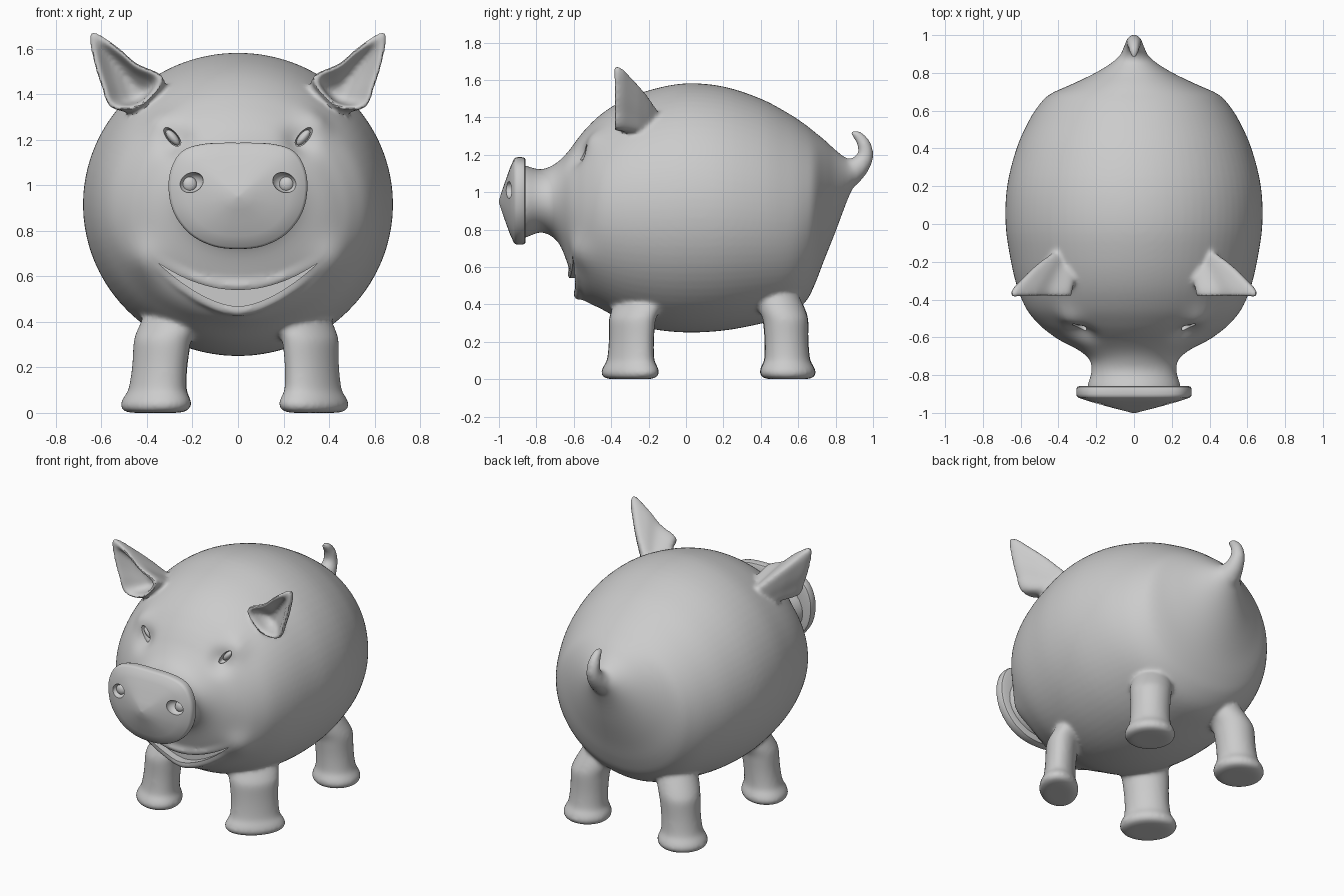
import bpy, bmesh, math
from mathutils import Vector, Matrix, Euler
from mathutils.bvhtree import BVHTree

cube = bpy.data.objects.get("Cube")
if cube:
    bpy.data.objects.remove(cube, do_unlink=True)

parts = []


def spline(points, steps, closed=False):
    """Smooth Catmull-Rom resampling of tuples of any length."""
    n, out = len(points), []
    pick = (lambda i: points[i % n]) if closed else (lambda i: points[max(0, min(n - 1, i))])
    for i in range(n if closed else n - 1):
        quad = [pick(i + k) for k in (-1, 0, 1, 2)]
        for s in range(steps):
            t = s / steps
            out.append(tuple(
                b + 0.5 * t * (c - a + t * (2 * a - 5 * b + 4 * c - d + t * (3 * (b - c) + d - a)))
                for a, b, c, d in zip(*quad)))
    return out if closed else out + [tuple(points[-1])]


def finish(name, bm):
    bmesh.ops.recalc_face_normals(bm, faces=bm.faces)
    mesh = bpy.data.meshes.new(name)
    bm.to_mesh(mesh)
    bm.free()
    obj = bpy.data.objects.new(name, mesh)
    bpy.context.collection.objects.link(obj)
    parts.append(obj)
    return obj


def loft(rings):
    """Skin a list of equal rings and cap both ends."""
    bm = bmesh.new()
    rows = [[bm.verts.new(p) for p in ring] for ring in rings]
    n = len(rows[0])
    for a, b in zip(rows, rows[1:]):
        for i in range(n):
            j = (i + 1) % n
            bm.faces.new((a[i], a[j], b[j], b[i]))
    bm.faces.new(rows[0])
    bm.faces.new(rows[-1])
    return bm


def circle(n):
    return [(math.cos(2 * math.pi * i / n), math.sin(2 * math.pi * i / n)) for i in range(n)]


def tube(name, path, axis, sides=16):
    """Tapered tube along (x, y, z, radius) points."""
    rings = []
    for i, p in enumerate(path):
        a, b = path[max(0, i - 1)], path[min(len(path) - 1, i + 1)]
        tangent = (Vector(b[:3]) - Vector(a[:3])).normalized()
        u = (axis - tangent * axis.dot(tangent)).normalized()
        v = tangent.cross(u)
        rings.append([Vector(p[:3]) + (u * c + v * s) * p[3] for c, s in circle(sides)])
    return finish(name, loft(rings))


def ellipsoid(name, centre, size, tilt=0):
    bm = bmesh.new()
    matrix = Matrix.LocRotScale(Vector(centre), Euler((0, tilt, 0)), Vector(size))
    bmesh.ops.create_uvsphere(bm, u_segments=24, v_segments=16, radius=1, matrix=matrix)
    return finish(name, bm)


def discard(obj):
    parts.remove(obj)
    bpy.data.objects.remove(obj, do_unlink=True)


def apply(obj, mod):
    bpy.context.view_layer.objects.active = obj
    bpy.ops.object.modifier_apply(modifier=mod.name)


def carve(target, cutter):
    mod = target.modifiers.new("carve", 'BOOLEAN')
    mod.operation, mod.solver, mod.object = 'DIFFERENCE', 'EXACT', cutter
    apply(target, mod)
    discard(cutter)


def fuse(name, pieces):
    """Merge overlapping pieces into one skin with soft joints."""
    bm = bmesh.new()
    for piece in pieces:
        bm.from_mesh(piece.data)
        discard(piece)
    obj = finish(name, bm)
    mod = obj.modifiers.new("skin", 'REMESH')
    mod.mode, mod.voxel_size = 'VOXEL', .0115
    apply(obj, mod)
    mod = obj.modifiers.new("soften", 'SMOOTH')
    mod.factor, mod.iterations = .5, 12
    apply(obj, mod)
    return obj


# Torso: sections as (y, top, bottom, half width)
sections = [
    (-.88, 1.15, .75, .25), (-.85, 1.14, .76, .245), (-.78, 1.122, .785, .225),
    (-.72, 1.14, .765, .235), (-.67, 1.175, .71, .29), (-.62, 1.23, .58, .385),
    (-.58, 1.285, .475, .445), (-.53, 1.345, .42, .505), (-.45, 1.42, .375, .57),
    (-.33, 1.495, .31, .62), (-.18, 1.55, .268, .655), (0, 1.582, .25, .68),
    (.2, 1.565, .26, .672), (.4, 1.5, .297, .622), (.55, 1.42, .34, .555),
    (.64, 1.36, .415, .495), (.69, 1.32, .51, .44), (.74, 1.28, .64, .33),
    (.8, 1.225, .79, .205), (.86, 1.18, .95, .11), (.91, 1.16, 1.06, .06)]
torso_bm = loft([[(w * c, y, (t + b) / 2 + (t - b) / 2 * s) for c, s in circle(80)]
                 for y, t, b, w in spline(sections, 4)])

# Soft sculpted areas: chin, cheeks, eye sockets, brows
bumps = [((0, -.57, .45), .09, (0, -.02, 0))]
for side in (-1, 1):
    bumps += [((side * .4, -.55, .68), .09, (side * .012, -.025, 0)),
              ((side * .27, -.57, 1.19), .065, (-side * .015, .035, -.015)),
              ((side * .34, -.5, 1.28), .07, (side * .012, -.018, .012))]
for centre, radius, push in bumps:
    for v in torso_bm.verts:
        fall = math.exp(-((v.co - Vector(centre)).length / radius) ** 2)
        v.co += Vector(push) * fall
surface = BVHTree.FromBMesh(torso_bm)
skin = [finish("torso", torso_bm)]


def on_face(x, z):
    hit = surface.ray_cast(Vector((x, -.95, z)), Vector((0, 1, 0)))[0]
    return hit.y if hit else -.56


# Lips follow the smile
HALF = .355
xs = [HALF * (i / 16 - 1) for i in range(33)]
upper = [(x, .54 + .122 * (x / HALF) ** 2) for x in xs]
lower = [(x, .468 + .194 * abs(x / HALF) ** 1.7) for x in xs]
for name, line, shift, thick in (("upper_lip", upper, .02, .026), ("lower_lip", lower, -.018, .027)):
    skin.append(tube(name, [(x, on_face(x, z + shift) + .008, z + shift, thick * (1 - .6 * (x / HALF) ** 2))
                            for x, z in line], Vector((0, 1, 0)), 12))

# Ears: rings (scale, y, shift into the head) from the hollow, over the rim, round the back
ear_shape = [(.65, 1.677), (.638, 1.556), (.604, 1.444), (.558, 1.34), (.425, 1.345),
             (.325, 1.47), (.45, 1.54), (.54, 1.617)]
ear_shape = spline(ear_shape, 5, closed=True)
ear_steps = [(.05, -.27, .02), (.3, -.28, .02), (.58, -.32, .01), (.74, -.36, 0), (.82, -.378, 0),
             (.92, -.388, 0), (.985, -.382, 0), (1, -.365, 0), (.96, -.335, .01),
             (.86, -.295, .03), (.74, -.25, .05), (.6, -.2, .08), (.45, -.15, .12)]
for side, label in ((1, "left"), (-1, "right")):
    skin.append(finish(label + "_ear", loft(
        [[(side * (.46 - d + (x - .46) * s), y, 1.42 - d * .8 + (z - 1.42) * s) for x, z in ear_shape]
         for s, y, d in ear_steps])))

# Legs: profile as (height, radius), leaning from foot to hip
leg_profile = spline([(0, .06), (.002, .12), (.016, .15), (.042, .158), (.072, .145), (.105, .129),
                      (.2, .123), (.3, .127), (.38, .132), (.48, .118), (.58, .07)], 3)
# (name, foot x, foot y, hip x, hip y, radial width, tangential width)
legs = [("front_left", .335, -.3, .315, -.285, .74, 1.16),
        ("front_right", -.365, -.3, -.325, -.285, .88, 1.08),
        ("back_left", .335, .545, .315, .53, .92, .96),
        ("back_right", -.36, .545, -.32, .53, .96, .96)]
for name, foot_x, foot_y, hip_x, hip_y, radial, tangential in legs:
    out = Vector((math.copysign(1, foot_x), math.copysign(1, foot_y), 0)).normalized()
    along = Vector((-out.y, out.x, 0))
    rings = []
    for z, r in leg_profile:
        centre = Vector((foot_x, foot_y, z)).lerp(Vector((hip_x, hip_y, z)), min(1, z / .4))
        centre -= out * max(0, z - .32) * .5
        rings.append([centre + out * (c * r * radial) + along * (s * r * tangential)
                      for c, s in circle(32)])
    skin.append(finish(name + "_leg", loft(rings)))

# Curled tail
tail_path = [(0, .8, 1.09, .12), (0, .87, 1.105, .082), (0, .93, 1.145, .056), (0, .96, 1.2, .043),
             (0, .95, 1.26, .036), (0, .915, 1.305, .026), (0, .88, 1.32, .012)]
skin.append(tube("tail", spline(tail_path, 5), Vector((1, 0, 0)), 24))

# One soft skin, then the mouth opening
body = fuse("body", skin)
outline = upper + lower[-2:0:-1]
carve(body, finish("mouth_cutter", loft([[(x, y, z) for x, z in outline] for y in (-.75, -.545)])))

# Eyes
for side, label in ((1, "left"), (-1, "right")):
    x, z, tilt = side * .287, 1.21, side * .7
    y = on_face(x, z)
    carve(body, ellipsoid("eye_cutter", (x, y, z), (.023, .045, .056), tilt))
    ellipsoid(label + "_eye", (x, y + .024, z), (.019, .024, .042), tilt)

# Snout disc with shallow cone front
half = [(.15, 1.182), (.245, 1.15), (.293, 1.075), (.305, .98), (.28, .875), (.21, .785), (.11, .733)]
rim = [(0, 1.187)] + half + [(0, .72)] + [(-x, z) for x, z in reversed(half)]
rim = spline(rim, 5, closed=True)
snout_steps = [(.7, -.858), (.95, -.858), (.985, -.863), (1, -.877), (1, -.9), (.99, -.912),
               (.96, -.92), (.75, -.942), (.5, -.963), (.25, -.983), (.03, -1)]
snout = finish("snout", loft([[(x * s, y, .95 + (z - .95) * s) for x, z in rim]
                              for s, y in snout_steps]))
for side, label in ((1, "left"), (-1, "right")):
    carve(snout, ellipsoid("nostril_cutter", (side * .205, -.95, 1.012), (.055, .05, .043), side * .4))
    ellipsoid(label + "_nostril_floor", (side * .213, -.905, 1.005), (.032, .022, .034), side * .3)

# Smooth shading with sharp edges kept
bpy.ops.object.select_all(action='DESELECT')
for obj in parts:
    obj.select_set(True)
bpy.context.view_layer.objects.active = body
bpy.ops.object.shade_smooth_by_angle(angle=math.radians(40))
